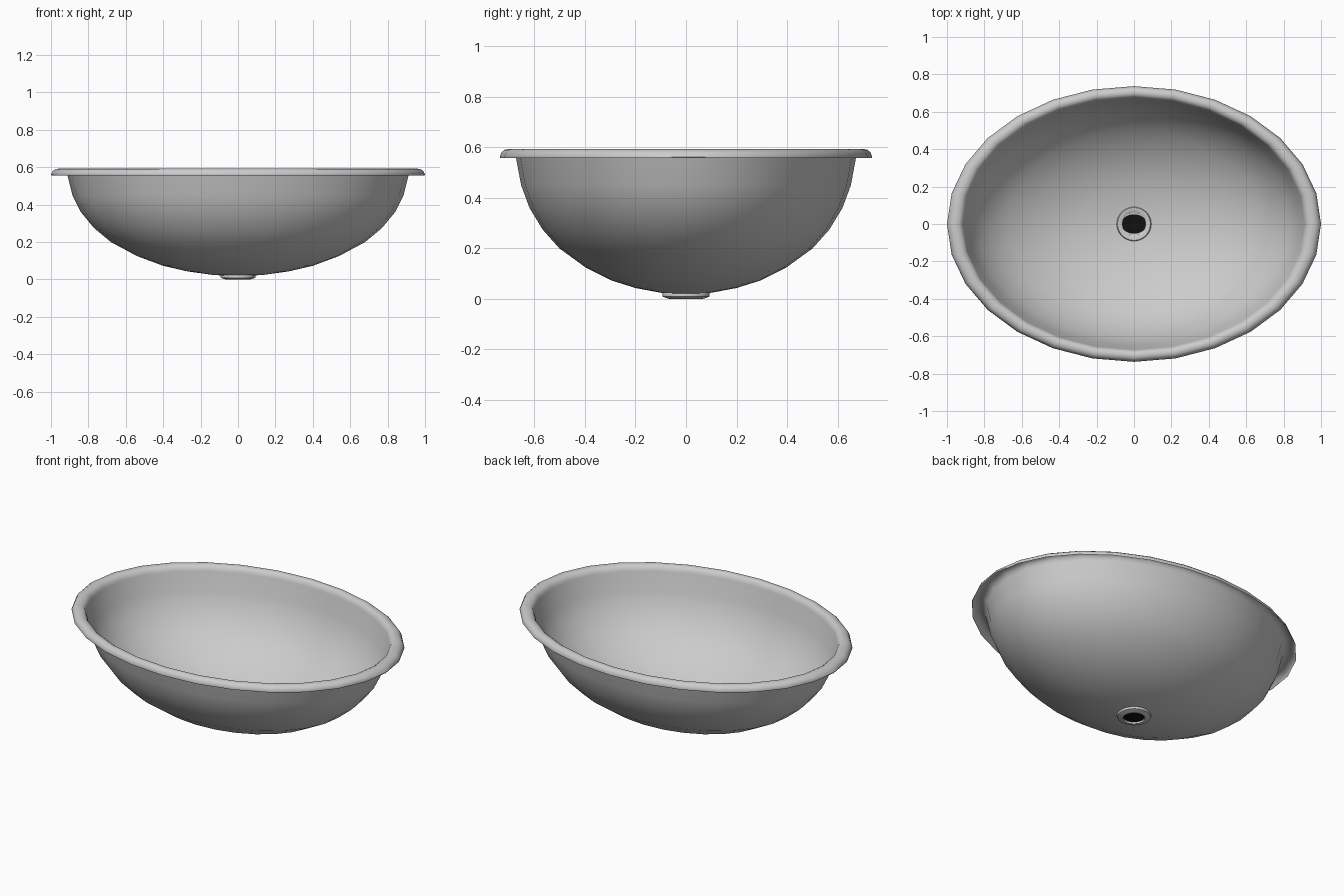
import bpy, bmesh, math

if "Cube" in bpy.data.objects:
    bpy.data.objects.remove(bpy.data.objects["Cube"])


def lathe(name, profile, segments, y_scale=1.0, closed=False, cap=False):
    """Spin (radius, z) points around z, optionally squashed into an ellipse."""
    bm = bmesh.new()
    rings = []
    for r, z in profile:
        rings.append([bm.verts.new((r * math.cos(2 * math.pi * i / segments),
                                    r * y_scale * math.sin(2 * math.pi * i / segments), z))
                      for i in range(segments)])
    pairs = list(zip(rings, rings[1:]))
    if closed:
        pairs.append((rings[-1], rings[0]))
    for a, b in pairs:
        for i in range(segments):
            j = (i + 1) % segments
            bm.faces.new((a[i], a[j], b[j], b[i]))
    if cap:
        bm.faces.new(rings[0])
    if closed:
        bmesh.ops.recalc_face_normals(bm, faces=bm.faces)
    mesh = bpy.data.meshes.new(name)
    bm.to_mesh(mesh)
    bm.free()
    obj = bpy.data.objects.new(name, mesh)
    bpy.context.collection.objects.link(obj)
    bpy.ops.object.select_all(action='DESELECT')
    obj.select_set(True)
    bpy.context.view_layer.objects.active = obj
    bpy.ops.object.shade_smooth_by_angle(angle=math.radians(50))
    return obj


# Thin oval bowl that rolls over into the lip
bowl_profile = [
    (0.07, 0.020), (0.14, 0.025), (0.27, 0.043), (0.40, 0.073), (0.54, 0.125),
    (0.68, 0.200), (0.77, 0.275), (0.84, 0.360), (0.885, 0.450), (0.913, 0.560),
    (0.921, 0.580), (0.937, 0.590), (0.955, 0.593), (0.975, 0.590),
    (0.990, 0.580), (1.0, 0.562), (0.998, 0.557),
]
lathe("basin_bowl", bowl_profile, 28, y_scale=0.737)

# Round drain fitting
ring_profile = [
    (0.060, 0.000), (0.070, 0.001), (0.092, 0.009), (0.094, 0.020),
    (0.088, 0.028), (0.074, 0.028), (0.062, 0.022),
]
lathe("drain_ring", ring_profile, 32, closed=True)

# Dark drain opening
opening = lathe("drain_opening", [(0.061, 0.012)], 32, cap=True)
black = bpy.data.materials.new("black")
black.diffuse_color = (0.005, 0.005, 0.005, 1)
black.use_nodes = True
black.node_tree.nodes["Principled BSDF"].inputs["Base Color"].default_value = black.diffuse_color
opening.data.materials.append(black)
